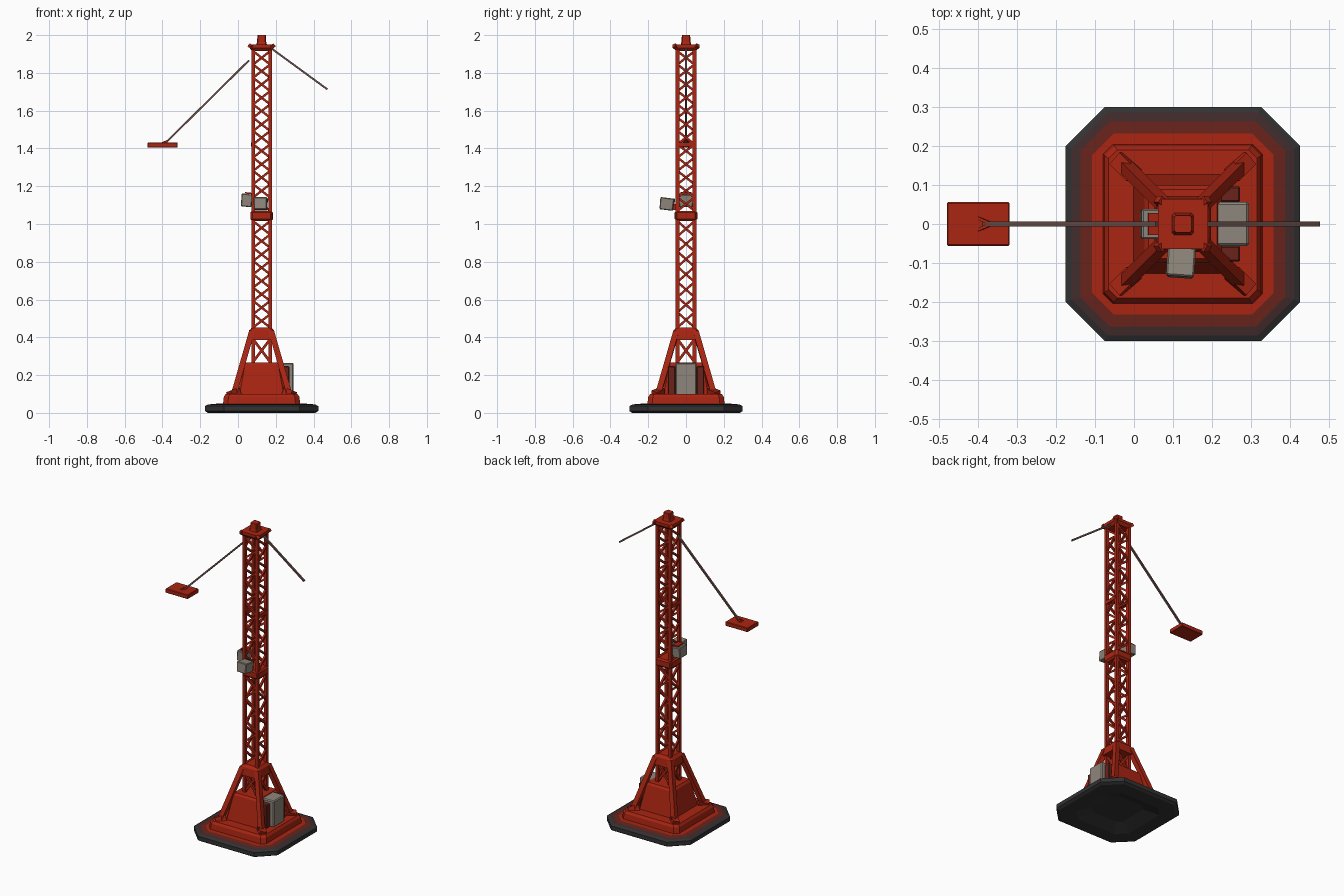
import bpy, bmesh, math
from mathutils import Vector, Matrix

if "Cube" in bpy.data.objects:
    bpy.data.objects.remove(bpy.data.objects["Cube"])

CX = 0.125  # tower axis


def mat(name, c):
    m = bpy.data.materials.new(name)
    m.diffuse_color = (*c, 1)
    m.use_nodes = True
    m.node_tree.nodes["Principled BSDF"].inputs["Base Color"].default_value = m.diffuse_color
    return m


RED = mat("tower red", (0.40, 0.018, 0.006))
MAROON = mat("faded maroon", (0.14, 0.017, 0.011))
BROWN = mat("dark brown", (0.055, 0.024, 0.024))
DARK = mat("rubber grey", (0.032, 0.032, 0.034))
GREY = mat("warm grey", (0.27, 0.24, 0.20))
CABLE = mat("cable brown", (0.14, 0.075, 0.065))


def finish(name, bm, *mats, smooth=False):
    bmesh.ops.recalc_face_normals(bm, faces=bm.faces)
    me = bpy.data.meshes.new(name)
    bm.to_mesh(me)
    bm.free()
    for m in mats:
        me.materials.append(m)
    ob = bpy.data.objects.new(name, me)
    bpy.context.collection.objects.link(ob)
    return ob


def loft(name, rings, mats):
    """Stack of chamfered squares: (z, half width, chamfer, material of band above)."""
    bm = bmesh.new()
    loops = []
    for z, h, c, _ in rings:
        k = h - c
        pts = [(h, -k), (h, k), (k, h), (-k, h), (-h, k), (-h, -k), (-k, -h), (k, -h)]
        loops.append([bm.verts.new((CX + x, y, z)) for x, y in pts])
    for a, b, r in zip(loops, loops[1:], rings):
        for i in range(8):
            j = (i + 1) % 8
            bm.faces.new((a[i], a[j], b[j], b[i])).material_index = r[3]
    bm.faces.new(loops[0][::-1]).material_index = rings[0][3]
    bm.faces.new(loops[-1]).material_index = rings[-1][3]
    return finish(name, bm, *mats)


def beam(bm, a, b, w, d=None):
    """Four sided bar from a to b."""
    a, b = Vector(a), Vector(b)
    axis = (b - a).normalized()
    ref = Vector((0, 1, 0)) if abs(axis.y) < 0.7 else Vector((0, 0, 1))
    u = axis.cross(ref).normalized()
    v = axis.cross(u)
    d = d or w
    ends = [[bm.verts.new(p + u * sx * w / 2 + v * sy * d / 2)
             for sx, sy in ((-1, -1), (1, -1), (1, 1), (-1, 1))] for p in (a, b)]
    for i in range(4):
        j = (i + 1) % 4
        bm.faces.new((ends[0][i], ends[0][j], ends[1][j], ends[1][i]))
    bm.faces.new(ends[0][::-1])
    bm.faces.new(ends[1])


def box(name, loc, size, m, tilt=(0, 0, 0), taper=1.0, bevel=0.0):
    bm = bmesh.new()
    bmesh.ops.create_cube(bm, size=1)
    for v in bm.verts:
        v.co = Vector((v.co.x * size[0], v.co.y * size[1], v.co.z * size[2]))
        if v.co.z < 0:
            v.co.x *= taper
            v.co.y *= taper
    if bevel:
        bmesh.ops.bevel(bm, geom=bm.edges[:], offset=bevel, segments=1, affect='EDGES')
    ob = finish(name, bm, m)
    ob.location = loc
    ob.rotation_euler = tilt
    return ob


# Ground pad with hollow underside and paint fading outwards
loft("ground_pad", [(0.03, 0.12, 0.03, 0), (0.0, 0.20, 0.06, 0), (0.0, 0.285, 0.095, 0),
                    (0.01, 0.30, 0.10, 0), (0.036, 0.30, 0.10, 0), (0.044, 0.285, 0.092, 1),
                    (0.047, 0.262, 0.075, 2), (0.049, 0.232, 0.055, 3), (0.05, 0.19, 0.03, 3)],
     [DARK, BROWN, MAROON, RED])

# Plinth and tapered housing
loft("plinth", [(0.04, 0.205, 0.025, 0), (0.085, 0.20, 0.025, 0), (0.10, 0.19, 0.022, 0)], [RED])
loft("housing", [(0.09, 0.128, 0.01, 0), (0.255, 0.098, 0.01, 0), (0.268, 0.088, 0.01, 0)], [RED])

# Cabinet on the right of the housing
box("cabinet", (0.252, 0, 0.18), (0.085, 0.112, 0.17), GREY, bevel=0.006)
for s in (-1, 1):
    box("cabinet_side", (0.242, s * 0.076, 0.172), (0.06, 0.04, 0.15), MAROON, bevel=0.004)

# Splayed legs
bm = bmesh.new()
for sx in (-1, 1):
    for sy in (-1, 1):
        beam(bm, (CX + sx * 0.15, sy * 0.15, 0.09), (CX + sx * 0.052, sy * 0.052, 0.43), 0.03)
        beam(bm, (CX + sx * 0.168, sy * 0.168, 0.095), (CX + sx * 0.125, sy * 0.125, 0.112), 0.04)
finish("splayed_legs", bm, RED)

# Collars and top plate
loft("lower_collar", [(0.385, 0.072, 0.012, 0), (0.435, 0.066, 0.012, 0), (0.452, 0.052, 0.01, 0)], [RED])
loft("middle_collar", [(1.015, 0.05, 0.01, 0), (1.026, 0.06, 0.012, 0), (1.06, 0.06, 0.012, 0),
                       (1.07, 0.052, 0.01, 0)], [RED])
loft("top_plate", [(1.915, 0.05, 0.008, 0), (1.932, 0.064, 0.012, 0), (1.95, 0.064, 0.012, 0)], [RED])
loft("top_cap", [(1.94, 0.03, 0.006, 0), (1.965, 0.024, 0.005, 0), (2.0, 0.022, 0.005, 0)], [RED])

# Mast corner posts
H = 0.045
bm = bmesh.new()
for sx in (-1, 1):
    for sy in (-1, 1):
        beam(bm, (CX + sx * H, sy * H, 0.26), (CX + sx * H, sy * H, 1.93), 0.019)
        # Corner ears on the top plate
        beam(bm, (CX + sx * 0.04, sy * 0.04, 1.925), (CX + sx * 0.064, sy * 0.064, 1.945), 0.02)
finish("mast_posts", bm, RED)

# Zigzag lattice on the four mast faces
bm = bmesh.new()
for face in range(4):
    rot = Matrix.Rotation(face * math.pi / 2, 3, 'Z')

    def at(s, z):
        p = rot @ Vector((s * H, -H, 0))
        return (CX + p.x, p.y, z)

    for z0, z1, n in ((0.452, 1.015, 8 - face % 2), (1.07, 1.915, 12)):
        step = (z1 - z0) / n
        for i in range(n):
            s = 1 if i % 2 else -1
            beam(bm, at(s, z0 + i * step), at(-s, z0 + (i + 1) * step), 0.012)
    for s in (-1, 1):
        beam(bm, at(s, 0.27), at(-s, 0.39), 0.014)
    if face % 2:
        beam(bm, at(-1, 1.42), at(1, 1.42), 0.022)
finish("mast_lattice", bm, RED)

# Floodlights on the middle collar
box("front_lamp", (0.12, -0.1, 1.106), (0.072, 0.075, 0.064), GREY,
    (math.radians(-7), 0, math.radians(-4)), 0.93, 0.004)
box("left_lamp", (0.046, 0, 1.125), (0.06, 0.078, 0.068), GREY,
    (0, math.radians(6), 0), 0.93, 0.004)
box("left_lamp_bracket", (0.055, 0, 1.163), (0.038, 0.056, 0.008), RED, (0, math.radians(6), 0))
box("front_lamp_bracket", (CX, -0.055, 1.09), (0.03, 0.03, 0.03), RED)

# Stay cables
for name, a, b in (("left_cable", (0.058, 0, 1.866), (-0.385, 0, 1.428)),
                   ("right_cable", (0.165, 0, 1.938), (0.473, 0, 1.713))):
    bm = bmesh.new()
    beam(bm, a, b, 0.010, 0.012)
    finish(name, bm, CABLE)

# Hanging anchor block with its cable lug
box("anchor_block", (-0.399, 0, 1.418), (0.16, 0.112, 0.027), RED, bevel=0.003)
bm = bmesh.new()
for s in (-1, 1):
    beam(bm, (-0.40, s * 0.015, 1.43), (-0.365, 0, 1.445), 0.008)
finish("anchor_lug", bm, RED)
